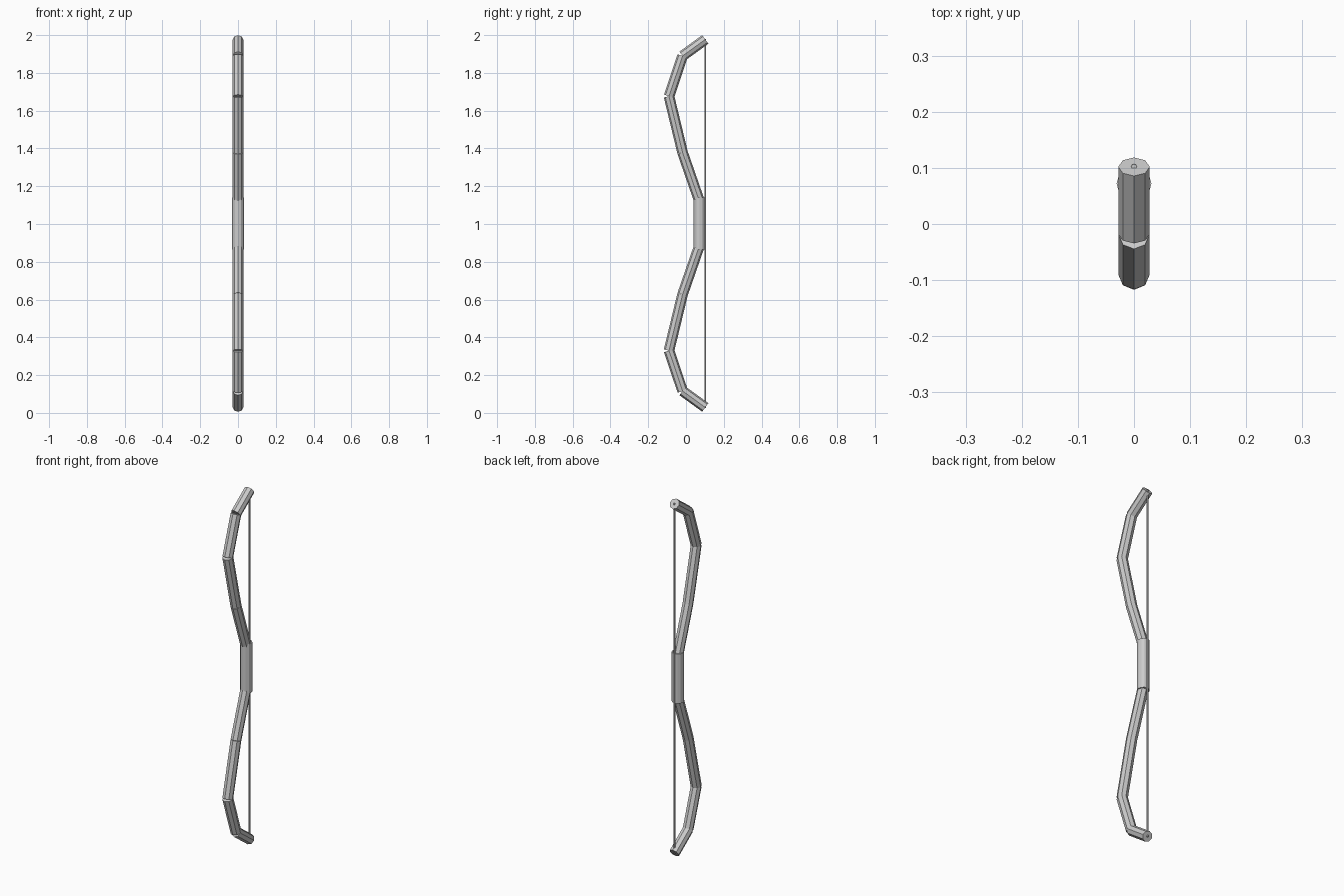
import bpy
from mathutils import Matrix, Vector

if "Cube" in bpy.data.objects:
    bpy.data.objects.remove(bpy.data.objects["Cube"])

MID = 1.003  # height of the mirror plane through the grip


def rod(name, start, end, radius, sides):
    """Flat-shaded cylinder between two (y, z) points, one corner facing x."""
    a, b = Vector((0, *start)), Vector((0, *end))
    w = (b - a).normalized()
    u = Vector((1, 0, 0))
    v = w.cross(u)
    bpy.ops.mesh.primitive_cylinder_add(vertices=sides, radius=radius, depth=(b - a).length)
    ob = bpy.context.object
    ob.name = name
    m = Matrix((u, v, w)).transposed().to_4x4()
    m.translation = (a + b) / 2
    ob.matrix_world = m
    return ob


# limbs: straight octagonal pieces butted end to end, mirrored above and below
path = [(0.068, 1.13), (-0.018, 1.378), (-0.09, 1.676), (-0.018, 1.89), (0.102, 1.977)]
for side, sign in (("upper", 1), ("lower", -1)):
    pts = [(y, MID + sign * (z - MID)) for y, z in path]
    for i, (a, b) in enumerate(zip(pts, pts[1:])):
        rod(f"{side}_limb_{i + 1}", a, b, 0.028, 8)

# grip
rod("grip", (0.072, MID - 0.138), (0.072, MID + 0.138), 0.031, 12)

# bowstring
rod("string", (0.102, MID - 0.977), (0.102, MID + 0.977), 0.005, 8)
